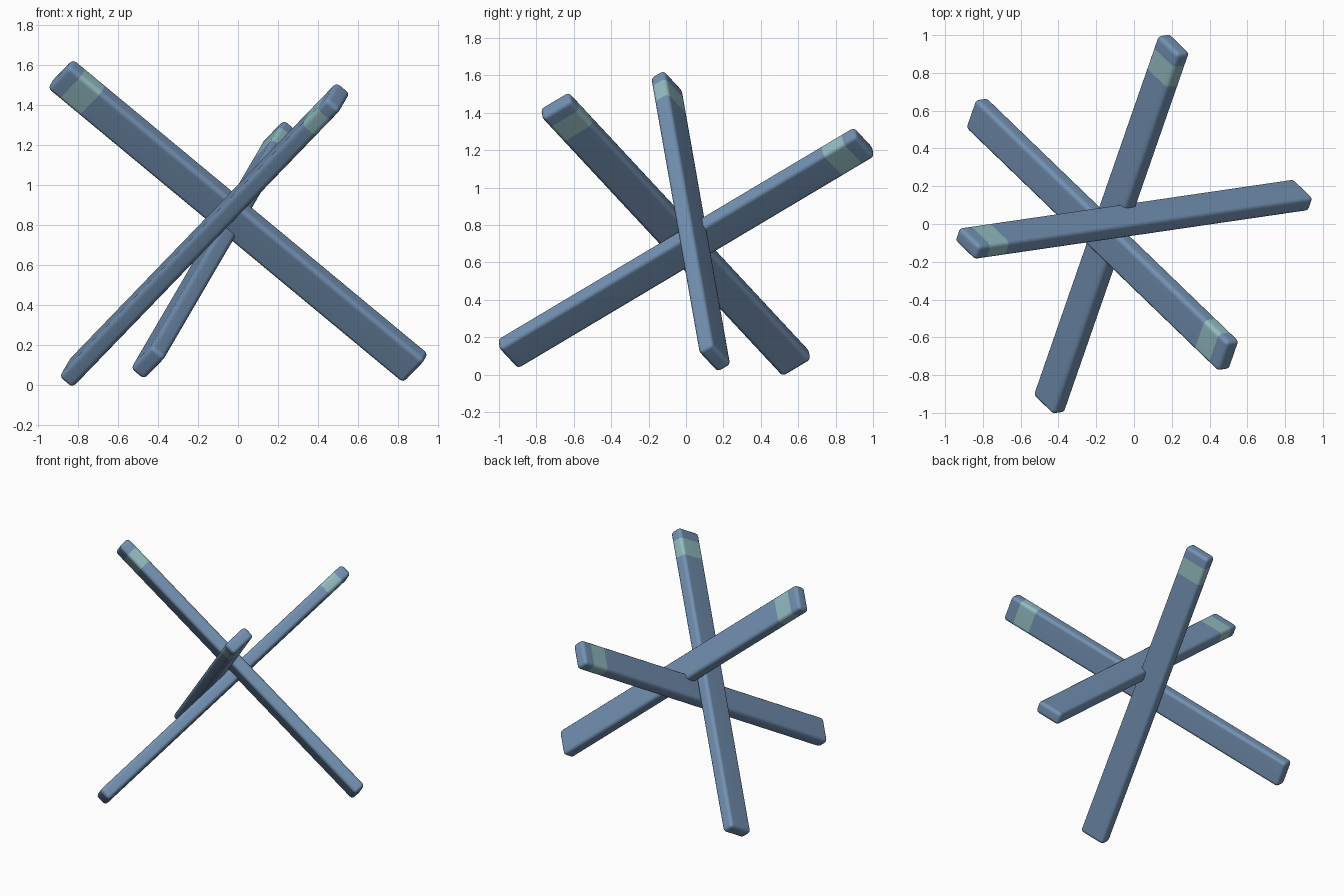
import bpy, bmesh, math
from mathutils import Matrix, Vector

cube = bpy.data.objects.get("Cube")
if cube:
    bpy.data.objects.remove(cube, do_unlink=True)


def make_material(name, color):
    mat = bpy.data.materials.new(name)
    mat.use_nodes = True
    mat.diffuse_color = color
    bsdf = mat.node_tree.nodes["Principled BSDF"]
    bsdf.inputs["Base Color"].default_value = color
    bsdf.inputs["Roughness"].default_value = 0.6
    return mat


steel = make_material("steel_blue", (0.171, 0.283, 0.445, 1))
pale = make_material("pale_teal", (0.29, 0.50, 0.53, 1))

# Shared bar dimensions
LENGTH, WIDTH, THICK, BEVEL = 2.32, 0.19, 0.09, 0.024
BAND_START, BAND_END = 0.08, 0.21   # distances from the raised end

# Three mutually perpendicular bar directions, all pointing upward
axis_b = Vector((0.286, 0.823, 0.49)).normalized()
axis_a = Vector((-0.765, -0.111, 0.635))
axis_a = (axis_a - axis_b * axis_a.dot(axis_b)).normalized()
axis_c = axis_b.cross(axis_a).normalized()
if axis_c.z < 0:
    axis_c.negate()


def add_bar(name, center, along, wide):
    """Rounded bar with a painted band near its raised end."""
    bm = bmesh.new()
    bmesh.ops.create_cube(bm, size=1)
    bmesh.ops.scale(bm, vec=(LENGTH, WIDTH, THICK), verts=bm.verts)
    bmesh.ops.bevel(bm, geom=bm.edges[:], offset=BEVEL, segments=3,
                    profile=0.5, affect='EDGES')
    # Cut loops that bound the band
    for dist in (BAND_START, BAND_END):
        bmesh.ops.bisect_plane(bm, geom=bm.verts[:] + bm.edges[:] + bm.faces[:],
                               plane_co=(LENGTH / 2 - dist, 0, 0), plane_no=(1, 0, 0))
    for face in bm.faces:
        dist = LENGTH / 2 - face.calc_center_median().x
        face.material_index = int(BAND_START < dist < BAND_END)
    # Orient the bar
    thin = along.cross(wide)
    rot = Matrix((along, wide, thin)).transposed().to_4x4()
    bm.transform(Matrix.Translation(center) @ rot)
    bmesh.ops.recalc_face_normals(bm, faces=bm.faces)
    mesh = bpy.data.meshes.new(name)
    bm.to_mesh(mesh)
    bm.free()
    mesh.materials.append(steel)
    mesh.materials.append(pale)
    obj = bpy.data.objects.new(name, mesh)
    bpy.context.collection.objects.link(obj)
    bpy.ops.object.select_all(action='DESELECT')
    obj.select_set(True)
    bpy.context.view_layer.objects.active = obj
    bpy.ops.object.shade_smooth_by_angle(angle=math.radians(40))
    # Keep the broad faces evenly shaded
    obj.modifiers.new("even_normals", 'WEIGHTED_NORMAL').keep_sharp = True
    return obj


add_bar("right_leaning_bar", (0, 0.025, 0.82), axis_a, axis_c)
add_bar("back_leaning_bar", (-0.12, 0, 0.677), axis_b, axis_c)
add_bar("front_leaning_bar", (-0.167, -0.055, 0.75), axis_c, axis_b)
